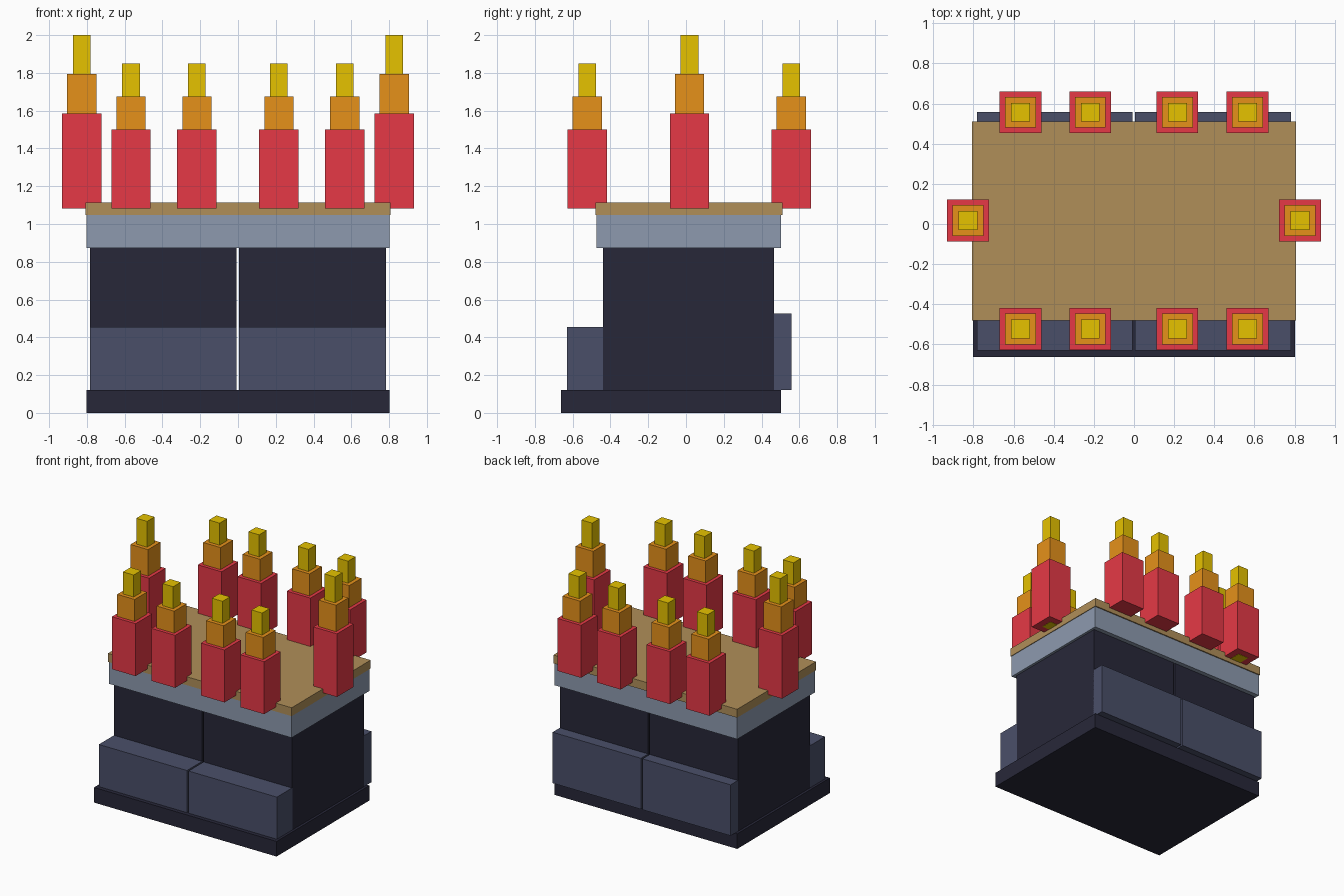
import bpy
import bmesh

cube = bpy.data.objects.get("Cube")
if cube:
    bpy.data.objects.remove(cube, do_unlink=True)


def material(name, rgb):
    """Flat material from display colour values, stored as linear."""
    lin = [((c / 255 + 0.055) / 1.055) ** 2.4 if c > 10 else c / 255 / 12.92 for c in rgb]
    mat = bpy.data.materials.new(name)
    mat.use_nodes = True
    mat.diffuse_color = (*lin, 1)
    bsdf = mat.node_tree.nodes["Principled BSDF"]
    bsdf.inputs["Base Color"].default_value = (*lin, 1)
    bsdf.inputs["Roughness"].default_value = 0.8
    return mat


charcoal = material("charcoal", (39, 39, 57))
slate = material("slate", (74, 79, 105))
grey = material("blue_grey", (141, 154, 175))
tan = material("tan", (176, 143, 89))
red = material("red", (230, 57, 70))
orange = material("orange", (230, 145, 26))
yellow = material("yellow", (230, 194, 0))


def box(name, mat, xs, ys, zs):
    """Axis-aligned box between the given limits."""
    bm = bmesh.new()
    bmesh.ops.create_cube(bm, size=1)
    for v in bm.verts:
        for i, (low, high) in enumerate((xs, ys, zs)):
            v.co[i] = high if v.co[i] > 0 else low
    mesh = bpy.data.meshes.new(name)
    bm.to_mesh(mesh)
    bm.free()
    mesh.materials.append(mat)
    obj = bpy.data.objects.new(name, mesh)
    bpy.context.collection.objects.link(obj)
    return obj


def square(name, mat, x, y, half, zs):
    return box(name, mat, (x - half, x + half), (y - half, y + half), zs)


def flame(name, x, y, levels, core=False):
    """Three stacked, shrinking square blocks."""
    parts = (("outer", red, 0.104), ("middle", orange, 0.077), ("tip", yellow, 0.047))
    for (part, mat, half), low, high in zip(parts, levels, levels[1:]):
        square(f"{name}_{part}", mat, x, y, half, (low, high))
    if core:
        square(f"{name}_core", yellow, x, y, 0.047, (levels[0] - 0.002, levels[0] + 0.004))


# Base and stacked top slabs
box("base", charcoal, (-0.803, 0.803), (-0.662, 0.503), (0, 0.12))
box("upper_slab", grey, (-0.803, 0.803), (-0.473, 0.503), (0.872, 1.048))
box("top_board", tan, (-0.808, 0.808), (-0.48, 0.512), (1.048, 1.115))

# Two halves of the body, with a narrow slot between them
for side, xs in (("right", (-0.783, -0.008)), ("left", (0.006, 0.783))):
    box(f"{side}_body", charcoal, xs, (-0.44, 0.467), (0.12, 0.872))
    box(f"{side}_front_block", slate, xs, (-0.63, -0.435), (0.12, 0.455))
    box(f"{side}_back_block", slate, xs, (0.462, 0.558), (0.12, 0.525))

# Tall flames at the sides, short ones along the front and back
for side, x in (("right", -0.827), ("left", 0.827)):
    flame(f"{side}_flame", x, 0.018, (1.083, 1.585, 1.795, 2.0), core=side == "left")
for row, y in (("front", -0.523), ("back", 0.557)):
    for i, x in enumerate((-0.566, -0.218, 0.216, 0.565)):
        flame(f"{row}_flame_{i + 1}", x, y, (1.083, 1.5, 1.675, 1.85),
              core=row == "back" and i == 0)
